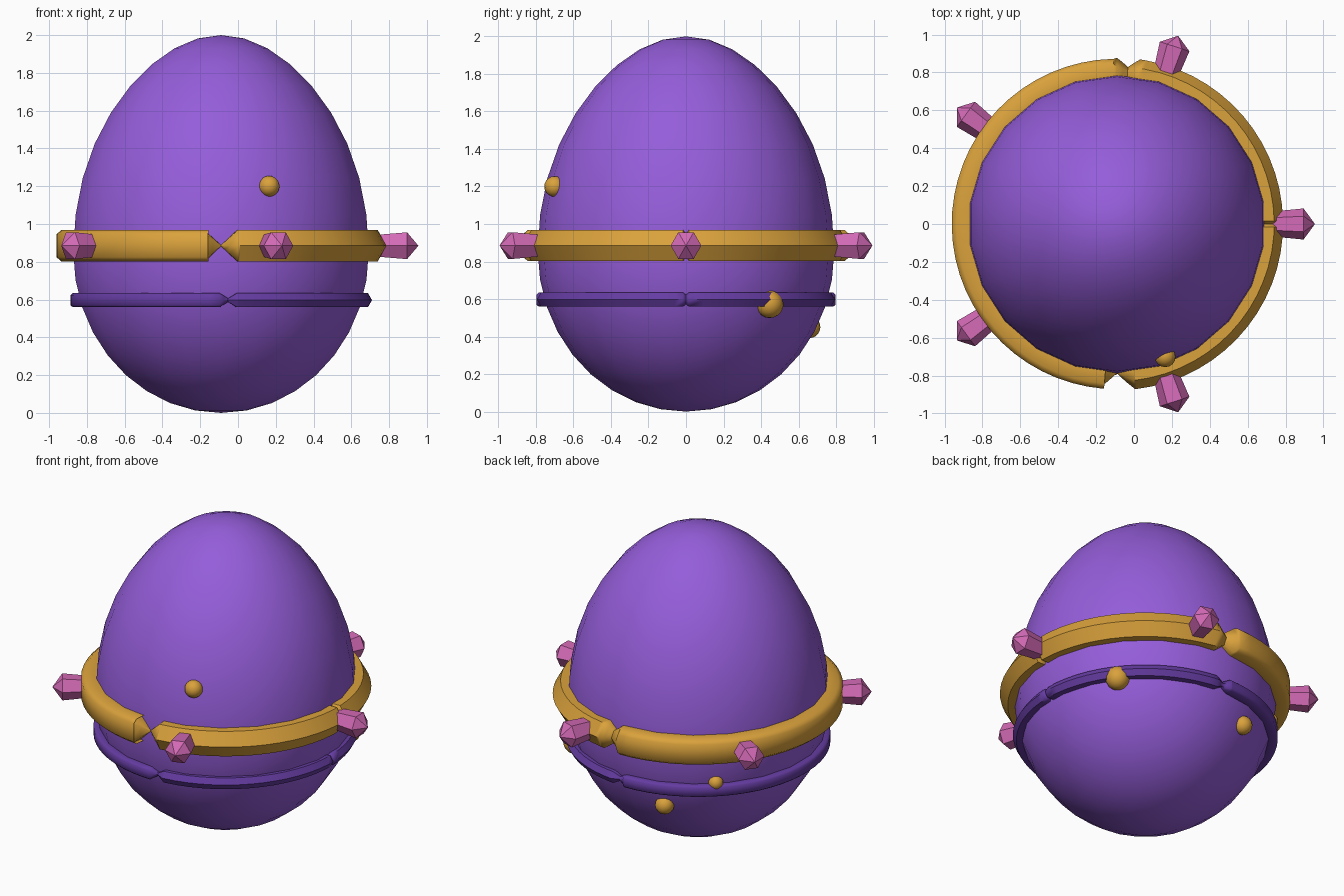
import bpy
import bmesh
from math import sin, cos, pi, radians, sqrt
from mathutils import Vector, Matrix

cube = bpy.data.objects.get("Cube")
if cube:
    bpy.data.objects.remove(cube, do_unlink=True)

CENTRE_X = -0.09
WIDEST_Z = 0.85
RADIUS = 0.79


def material(name, rgb):
    m = bpy.data.materials.new(name)
    m.use_nodes = True
    m.diffuse_color = (*rgb, 1)
    m.node_tree.nodes["Principled BSDF"].inputs["Base Color"].default_value = (*rgb, 1)
    return m


violet = material("violet_shell", (0.30, 0.11, 0.70))
dark_violet = material("dark_violet_band", (0.13, 0.045, 0.36))
gold = material("gold", (0.70, 0.36, 0.045))
pink = material("pink_gem", (0.66, 0.145, 0.47))


def finish(name, bm, mat, smooth=None):
    bmesh.ops.remove_doubles(bm, verts=bm.verts, dist=1e-5)
    bmesh.ops.recalc_face_normals(bm, faces=bm.faces)
    mesh = bpy.data.meshes.new(name)
    bm.to_mesh(mesh)
    bm.free()
    mesh.materials.append(mat)
    obj = bpy.data.objects.new(name, mesh)
    bpy.context.collection.objects.link(obj)
    if smooth:
        bpy.ops.object.select_all(action="DESELECT")
        obj.select_set(True)
        bpy.context.view_layer.objects.active = obj
        bpy.ops.object.shade_smooth_by_angle(angle=radians(smooth))
    return obj


def skin(rows, closed=False):
    """Bridge a list of equal point loops with quads."""
    bm = bmesh.new()
    loops = [[bm.verts.new(p) for p in row] for row in rows]
    n = len(loops[0])
    pairs = list(zip(loops, loops[1:] + loops[:1]))
    for a, b in pairs if closed else pairs[:-1]:
        for i in range(n):
            j = (i + 1) % n
            bm.faces.new((a[i], a[j], b[j], b[i]))
    return bm


def polar(r, angle, z):
    return Vector((CENTRE_X + r * cos(angle), r * sin(angle), z))


def shell_radius(z):
    up = z > WIDEST_Z
    s = (z - WIDEST_Z) / (2 - WIDEST_Z if up else WIDEST_Z)
    taper = 1 - 0.1 * s ** 3 if up else 1
    return RADIUS * sqrt(max(0, 1 - s * s)) * taper


# Egg shell: a lathe of 22 sides with a blunt top
rows = []
LEVELS, SIDES = 18, 22
for k in range(LEVELS + 1):
    c = -cos(pi * k / LEVELS)
    z = WIDEST_Z + c * (2 - WIDEST_Z if c > 0 else WIDEST_Z)
    rows.append([polar(shell_radius(z), -pi / 2 + 2 * pi * i / SIDES, z)
                 for i in range(SIDES)])
finish("egg_shell", skin(rows), violet, 40)

# Band cross-sections: pointed on the left half, boxy on the right half
POINTED = [(0.092, 0), (0.045, 0.083), (0, 0.083), (-0.045, 0.083)]
BOXY = [(0.087, 0.06), (0.06, 0.083), (-0.06, 0.083), (-0.087, 0.06)]


def band(name, mat, major, z, size, notches):
    """Sweep a band around the shell, pinched at (angle, width, depth) notches."""
    angles = {2 * pi * i / 64 - pi / 2 + 0.02 for i in range(64)}
    for a, w, d in notches:
        angles |= {a - w, a - w / 2, a, a + w / 2, a + w}
    rows = []
    for a in sorted(angles):
        half = POINTED if cos(a) > 0 else BOXY
        profile = half + [(-u, -v) for u, v in half]
        scale = size
        for na, w, d in notches:
            scale *= 1 - d * max(0, 1 - abs(a - na) / w)
        rows.append([polar(major + u * scale, a, z + v * scale) for u, v in profile])
    finish(name, skin(rows, closed=True), mat, 50)


front, back = -pi / 2, pi / 2
band("gold_band", gold, 0.785, 0.885, 1.0,
     [(front, 0.11, 0.97), (0, 0.02, 0.25), (back - 0.07, 0.07, 0.5)])
band("lower_band", dark_violet, 0.758, 0.597, 0.45,
     [(front + 0.05, 0.06, 0.75), (0, 0.02, 0.3), (back - 0.05, 0.06, 0.6)])

# Five hexagonal gems pointing outward from the gold band
for k in range(5):
    turn = 2 * pi * k / 5
    rows = []
    for reach, r in ((0.80, 0), (0.80, 0.064), (0.985, 0.082), (1.045, 0)):
        rows.append([(reach, r * cos(pi * i / 3), r * sin(pi * i / 3)) for i in range(6)])
    bm = skin(rows)
    place = Matrix.Translation((CENTRE_X, 0, 0.885)) @ Matrix.Rotation(turn, 4, "Z")
    bmesh.ops.transform(bm, matrix=place, verts=bm.verts)
    finish(f"gem_{k + 1}", bm, pink)

# Gold studs half sunk in the shell: angle in degrees, height, radius
STUDS = [(-70, 1.2, 0.055), (37, 0.572, 0.073), (108, 0.45, 0.058), (133, 0.64, 0.045)]
for k, (deg, z, r) in enumerate(STUDS):
    bm = bmesh.new()
    spot = polar(shell_radius(z) - 0.005, radians(deg), z)
    bmesh.ops.create_uvsphere(bm, u_segments=16, v_segments=10, radius=r,
                              matrix=Matrix.Translation(spot))
    finish(f"stud_{k + 1}", bm, gold, 40)
